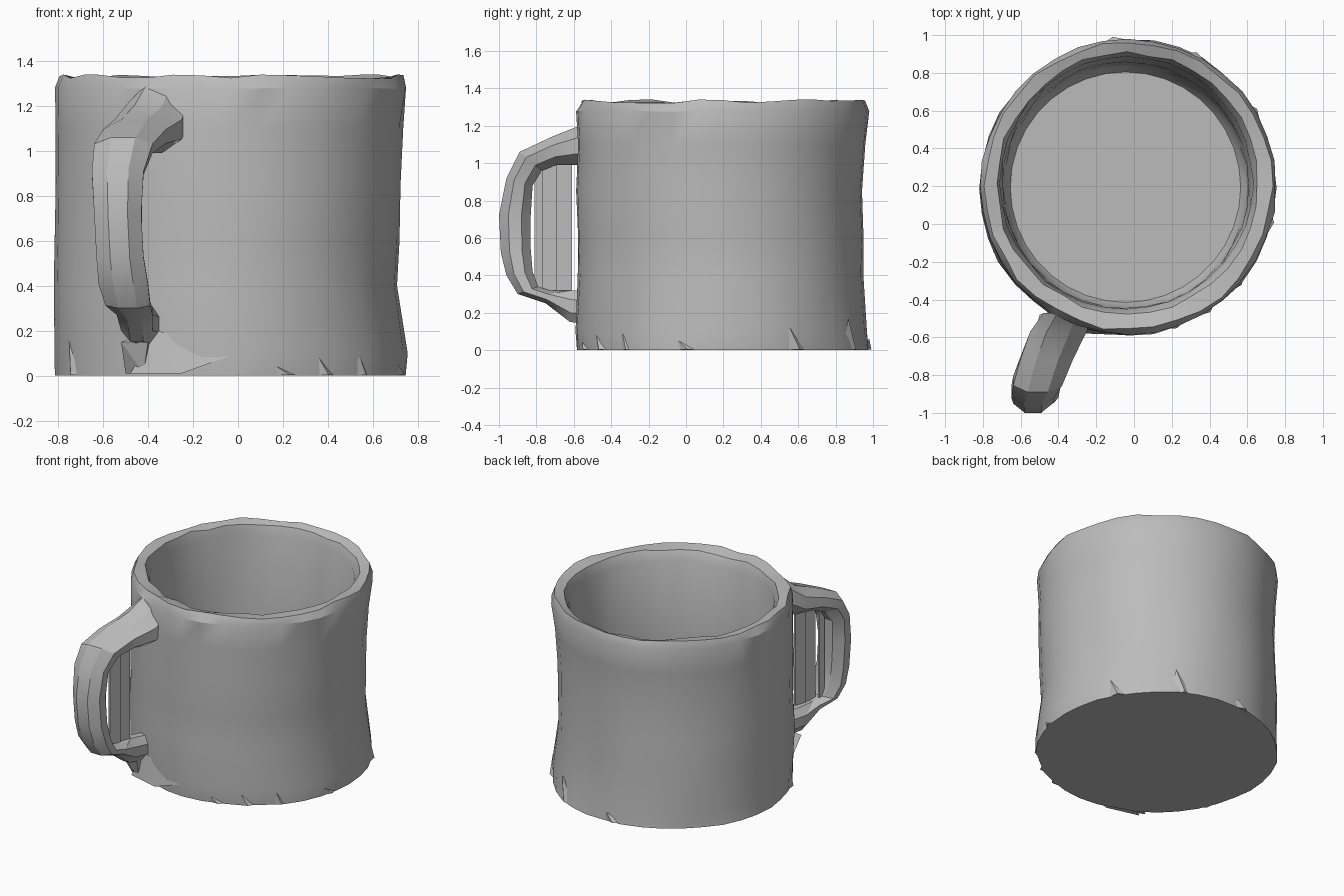
import bpy, bmesh, math, random
from mathutils import Vector

random.seed(4)
if "Cube" in bpy.data.objects:
    bpy.data.objects.remove(bpy.data.objects["Cube"], do_unlink=True)

clay = bpy.data.materials.new("plain grey clay")
clay.use_nodes = True
clay.diffuse_color = (0.5, 0.5, 0.5, 1)
clay.node_tree.nodes["Principled BSDF"].inputs["Base Color"].default_value = (0.5, 0.5, 0.5, 1)


def finish(name, bm, angle=30):
    bmesh.ops.recalc_face_normals(bm, faces=bm.faces)
    mesh = bpy.data.meshes.new(name)
    bm.to_mesh(mesh)
    bm.free()
    mesh.materials.append(clay)
    mesh.shade_smooth()
    mesh.set_sharp_from_angle(angle=math.radians(angle))
    obj = bpy.data.objects.new(name, mesh)
    bpy.context.collection.objects.link(obj)
    return obj


def skin(bm, rings):
    """Join closed rings of points and cap both ends."""
    loops = [[bm.verts.new(p) for p in ring] for ring in rings]
    for a, b in zip(loops, loops[1:]):
        for i in range(len(a)):
            j = (i + 1) % len(a)
            bm.faces.new((a[i], a[j], b[j], b[i]))
    bm.faces.new(loops[0])
    bm.faces.new(loops[-1])


def hull(name, points):
    bm = bmesh.new()
    for p in points:
        bm.verts.new(p)
    bmesh.ops.convex_hull(bm, input=bm.verts)
    return finish(name, bm, 10)


# Cup body: one wall profile (radius, height, x drift, y drift, roughness)
SIDES = 36
CENTRE = Vector((-0.03, 0.2, 0))
profile = [
    (0.78, 0.0, 0.0, 0.0, 0.008), (0.78, 0.1, 0.0, -0.01, 0.006),
    (0.765, 0.4, -0.025, -0.015, 0.004), (0.765, 0.6, -0.018, -0.015, 0.004),
    (0.765, 0.85, -0.012, -0.025, 0.004), (0.77, 1.1, -0.008, -0.01, 0.004),
    (0.782, 1.28, 0.0, -0.002, 0.006), (0.76, 1.33, 0.0, 0.0, 0.01),
    (0.69, 1.315, -0.005, 0.015, 0.01), (0.668, 1.25, -0.01, 0.015, 0.006),
    (0.652, 0.7, -0.015, 0.005, 0.004), (0.642, 0.12, -0.015, -0.003, 0.003),
    (0.61, 0.065, -0.015, -0.005, 0.0),
]
rings = []
for radius, height, dx, dy, rough in profile:
    ring = []
    for i in range(SIDES):
        a = math.tau * i / SIDES
        r = radius + random.uniform(-rough, rough)
        z = height + (random.uniform(-rough, rough) if height > 1.2 else 0)
        ring.append(CENTRE + Vector((dx + r * math.cos(a), dy + r * math.sin(a), z)))
    rings.append(ring)
bm = bmesh.new()
skin(bm, rings)
finish("cup_body", bm)

# Handle: outer (y, z), inner (y, z), then x limits of each section
sections = [
    (-0.47, 1.30, -0.47, 1.04, -0.48, -0.22),
    (-0.57, 1.20, -0.57, 0.99, -0.55, -0.25),
    (-0.72, 1.14, -0.69, 0.99, -0.60, -0.32),
    (-0.89, 1.06, -0.77, 0.96, -0.64, -0.38),
    (-0.96, 0.92, -0.82, 0.88, -0.65, -0.42),
    (-1.00, 0.72, -0.83, 0.72, -0.64, -0.43),
    (-0.99, 0.52, -0.83, 0.54, -0.63, -0.42),
    (-0.96, 0.40, -0.82, 0.42, -0.62, -0.40),
    (-0.90, 0.30, -0.79, 0.34, -0.59, -0.39),
    (-0.75, 0.25, -0.73, 0.32, -0.54, -0.38),
    (-0.62, 0.15, -0.61, 0.32, -0.52, -0.38),
    (-0.48, 0.14, -0.48, 0.31, -0.47, -0.34),
]
rings = []
for oy, oz, iy, iz, x0, x1 in sections:
    ring = []
    for k in range(8):
        a = math.tau * (k + 0.5) / 8
        u, v = 0.54 * math.cos(a) + 0.5, 0.54 * math.sin(a) + 0.5
        ring.append((x0 + (x1 - x0) * u, iy + (oy - iy) * v, iz + (oz - iz) * v))
    rings.append(ring)
bm = bmesh.new()
skin(bm, rings)
bmesh.ops.triangulate(bm, faces=bm.faces)
finish("handle", bm, 25)


# Thin upright slats left inside the handle opening
def slat(name, y0, y1, z0, z1, x):
    hull(name, [(x + 0.35 * (y + 0.7) + t, y, z)
                for y in (y0, y1) for z in (z0, z1) for t in (0, 0.012)])


slat("outer_slat", -0.81, -0.77, 0.31, 0.95, -0.49)
slat("middle_slat", -0.77, -0.69, 0.31, 1.0, -0.46)
slat("inner_slat", -0.69, -0.61, 0.31, 1.0, -0.47)

# Broken flare where the handle foot meets the base
hull("foot_flare", [(-0.36, -0.53, 0.2), (0.0, -0.59, 0.1), (-0.25, -0.58, 0.01),
                    (-0.48, -0.52, 0.01), (-0.3, -0.47, 0.02)])
hull("foot_stub", [(-0.52, -0.56, 0.15), (-0.4, -0.57, 0.15), (-0.38, -0.5, 0.2),
                   (-0.5, -0.48, 0.01), (-0.42, -0.52, 0.01), (-0.42, -0.46, 0.01)])

# Ragged chips around the base edge
for n, (degrees, height) in enumerate([(205, 0.2), (288, 0.04), (302, 0.1), (318, 0.14),
                                       (345, 0.05), (30, 0.12), (62, 0.17), (95, 0.06)]):
    chip = []
    for turn, r, z in [(-6, 0.76, 0), (6, 0.76, 0), (1, 0.795, 0.004),
                       (-3, 0.78, height), (2, 0.72, height * 0.5)]:
        a = math.radians(degrees + turn)
        chip.append(CENTRE + Vector((r * math.cos(a), r * math.sin(a), z)))
    hull(f"base_chip_{n + 1}", chip)
